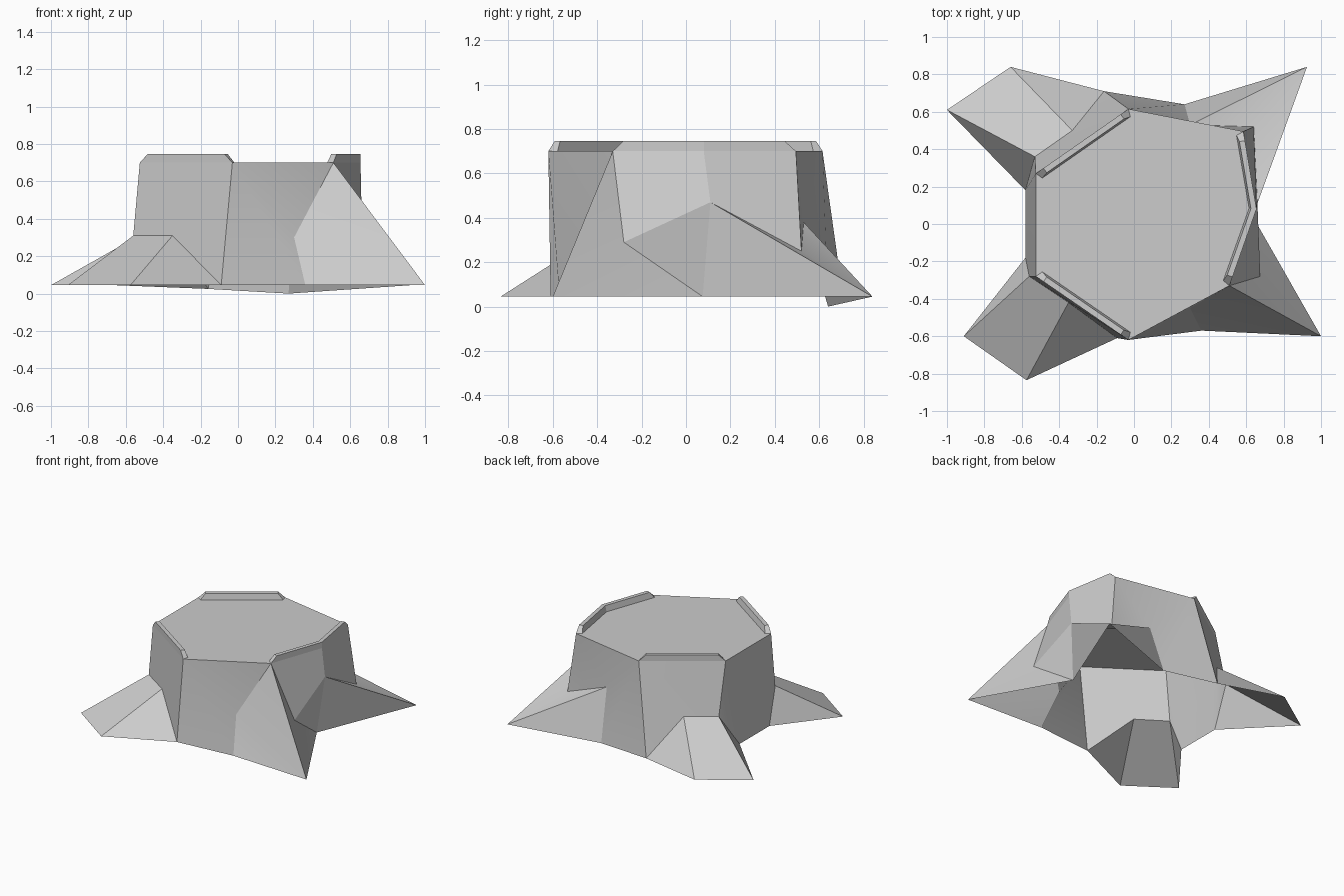
import bpy, bmesh
from mathutils import Vector

old = bpy.data.objects.get("Cube")
if old:
    bpy.data.objects.remove(old, do_unlink=True)

TOP, BASE, KNEE, LIP = 0.70, 0.045, 0.31, 0.745

grey = bpy.data.materials.new("stump grey")
grey.use_nodes = True
colour = (0.604, 0.604, 0.604, 1)
grey.diffuse_color = colour
bsdf = next(n for n in grey.node_tree.nodes if n.type == "BSDF_PRINCIPLED")
bsdf.inputs["Base Color"].default_value = colour
bsdf.inputs["Roughness"].default_value = 0.9


def finish(name, bm, up_face=None):
    """Turn a bmesh into a named, shaded object."""
    bmesh.ops.recalc_face_normals(bm, faces=bm.faces[:])
    if up_face and up_face.normal.z < 0:
        bmesh.ops.reverse_faces(bm, faces=bm.faces[:])
    mesh = bpy.data.meshes.new(name)
    bm.to_mesh(mesh)
    bm.free()
    mesh.materials.append(grey)
    obj = bpy.data.objects.new(name, mesh)
    bpy.context.collection.objects.link(obj)
    bpy.ops.object.select_all(action="DESELECT")
    obj.select_set(True)
    bpy.context.view_layer.objects.active = obj
    bpy.ops.object.shade_smooth_by_angle(angle=0.35)


stump = bmesh.new()


def point(x, y, z=BASE):
    return stump.verts.new((x, y, z))


def panel(*corners):
    return stump.faces.new(corners)


# Corners of the cut top, counter-clockwise from the front
front = point(-0.03, -0.62, TOP)
front_left = point(0.51, -0.33, TOP)
left = point(0.655, 0.08, TOP)
back_left = point(0.585, 0.495, TOP)
back = point(-0.03, 0.615, TOP)
back_right = point(-0.525, 0.27, TOP)
front_right = point(-0.525, -0.28, TOP)
cut_top = panel(front, front_left, left, back_left, back, back_right, front_right)

# Valleys between the roots
front_valley = point(-0.09, -0.61)
front_left_valley = point(0.36, -0.57)
left_valley = point(0.615, 0.075)
left_notch = point(0.66, 0.11, 0.47)
back_left_valley = point(0.27, 0.64, 0)
back_valley = point(-0.16, 0.71, 0.025)
right_valley_back = point(-0.58, 0.18)
right_valley_front = point(-0.58, -0.18)

# Front left root, pointed, with the front wall
tip = point(1.0, -0.60)
knee = point(0.30, -0.45, 0.30)
side = point(0.675, -0.28, 0.29)
panel(front, front_left, knee)
panel(front, knee, front_left_valley, front_valley)
panel(front_left, tip, knee)
panel(knee, tip, front_left_valley)
panel(front_left, side, tip)
panel(side, left_valley, tip)
panel(side, left_notch, left_valley)
panel(front_left, left, left_notch, side)

# Back left root, pointed, with the back wall
tip = point(0.925, 0.84)
knee = point(0.30, 0.53, 0.38)
side = point(0.64, 0.52, 0.25)
panel(left, back_left, side, left_notch)
panel(left_notch, side, tip)
panel(left_notch, tip, left_valley)
panel(back_left, knee, side)
panel(side, knee, tip)
panel(knee, back_left_valley, tip)
panel(back_left, back, knee)
panel(back, back_valley, back_left_valley, knee)


def broad_root(outer, inner, outer_valley, inner_valley, knees, tips):
    """Root that runs down from one top edge to a blunt end."""
    knee_a, knee_b = (point(x, y, KNEE) for x, y in knees)
    tip_a, tip_b = (point(x, y) for x, y in tips)
    panel(outer, inner, knee_b, knee_a)
    panel(knee_a, knee_b, tip_b, tip_a)
    panel(outer, knee_a, outer_valley)
    panel(knee_a, tip_a, outer_valley)
    panel(inner, inner_valley, knee_b)
    panel(knee_b, inner_valley, tip_b)


# Two broad roots and the right wall between them
broad_root(back, back_right, back_valley, right_valley_back,
           knees=((-0.33, 0.50), (-0.53, 0.36)),
           tips=((-0.66, 0.84), (-1.0, 0.61)))
broad_root(front, front_right, front_valley, right_valley_front,
           knees=((-0.35, -0.42), (-0.56, -0.28)),
           tips=((-0.575, -0.835), (-0.91, -0.60)))
panel(back_right, front_right, right_valley_front, right_valley_back)

# Edges of the top that carry a bark lip
lip_paths = {
    "lip_left": (front_left, left, back_left),
    "lip_back_right": (back, back_right),
    "lip_front_right": (front_right, front),
}
lip_paths = {name: [v.co.copy() for v in path] for name, path in lip_paths.items()}
finish("stump", stump, cut_top)


def add_lip(name, outer, thick=0.04, taper=0.05):
    """Raised strip of bark along the cut edge with bevelled ends."""
    last = len(outer) - 1
    bm = bmesh.new()
    sections = []
    for i, p in enumerate(outer):
        along = (outer[min(i + 1, last)] - outer[max(i - 1, 0)]).normalized()
        inward = Vector((-along.y, along.x, 0)) * thick
        slide = along * taper * ((i == 0) - (i == last))
        rise = Vector((0, 0, LIP - TOP)) + slide
        foot = p + inward + slide * 0.3
        sections.append([bm.verts.new(v) for v in
                         (p, foot, p + inward * 0.75 + rise, p + rise)])
    for a, b in zip(sections, sections[1:]):
        for j in range(4):
            k = (j + 1) % 4
            bm.faces.new((a[j], a[k], b[k], b[j]))
    bm.faces.new(sections[0])
    bm.faces.new(sections[-1][::-1])
    finish(name, bm)


# Bark lips around the cut
for name, path in lip_paths.items():
    add_lip(name, path)
